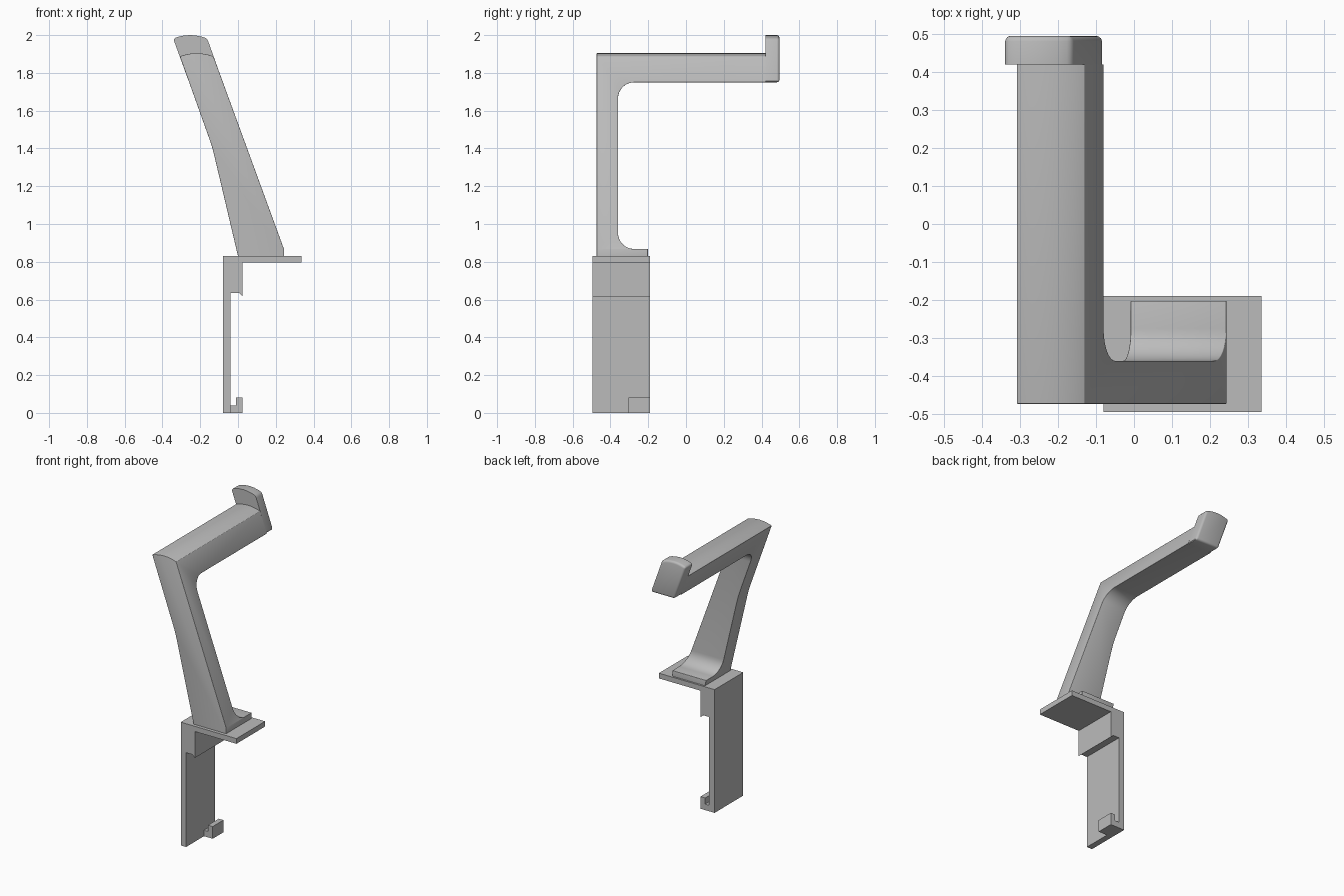
import bpy, bmesh, math

cube = bpy.data.objects.get("Cube")
if cube:
    bpy.data.objects.remove(cube, do_unlink=True)

grey = bpy.data.materials.new("plain grey")
grey.use_nodes = True
grey.diffuse_color = (0.5, 0.5, 0.5, 1)
grey.node_tree.nodes["Principled BSDF"].inputs["Base Color"].default_value = (0.5, 0.5, 0.5, 1)


def prism(name, profile, low, high, axis):
    """Extrude a closed profile: (x, z) along y, or (y, z) along x."""
    bm = bmesh.new()
    verts = [bm.verts.new((a, low, b) if axis == "y" else (low, a, b)) for a, b in profile]
    face = bm.faces.new(verts)
    moved = bmesh.ops.extrude_face_region(bm, geom=[face])["geom"]
    step = (0, high - low, 0) if axis == "y" else (high - low, 0, 0)
    bmesh.ops.translate(bm, vec=step, verts=[v for v in moved if isinstance(v, bmesh.types.BMVert)])
    bmesh.ops.recalc_face_normals(bm, faces=bm.faces)
    mesh = bpy.data.meshes.new(name)
    bm.to_mesh(mesh)
    bm.free()
    mesh.materials.append(grey)
    obj = bpy.data.objects.new(name, mesh)
    bpy.context.collection.objects.link(obj)
    return obj


def crown(left, right, rise, count=6):
    """Shallow arch from the right point to the left point."""
    pts = []
    for i in range(count + 1):
        t = i / count
        pts.append((right[0] + (left[0] - right[0]) * t,
                    right[1] + (left[1] - right[1]) * t + rise * 4 * t * (1 - t)))
    return pts


def fillet(cy, cz, r, start, end, count=8):
    angles = [math.radians(start + (end - start) * i / count) for i in range(count + 1)]
    return [(cy + r * math.cos(a), cz + r * math.sin(a)) for a in angles]


def soften(obj, width):
    """Round the outer edges, leaving the seating faces and the lip joint crisp."""
    bm = bmesh.new()
    bm.from_mesh(obj.data)
    bmesh.ops.remove_doubles(bm, verts=bm.verts, dist=0.0002)
    bmesh.ops.dissolve_limit(bm, angle_limit=0.01, verts=bm.verts, edges=bm.edges)

    def crisp(e):
        return (all(abs(v.co.y - JOINT) < 0.002 for v in e.verts)
                or all(v.co.z < BASE + 0.002 for v in e.verts))
    edges = [e for e in bm.edges if len(e.link_faces) == 2
             and e.calc_face_angle_signed(0) > math.radians(32) and not crisp(e)]
    bmesh.ops.bevel(bm, geom=edges, offset=width, segments=3, profile=0.5,
                    affect="EDGES", clamp_overlap=True)
    bm.to_mesh(obj.data)
    bm.free()
    bpy.ops.object.select_all(action="DESELECT")
    obj.select_set(True)
    bpy.context.view_layer.objects.active = obj
    bpy.ops.object.shade_smooth_by_angle(angle=math.radians(35))


BASE, JOINT = 0.83, 0.42

# Leaning post, foot and long arm: front outline crossed with side outline
front = [(0.0, BASE), (0.243, BASE), (0.243, 0.868)]
front += crown((-0.308, 1.888), (-0.13, 1.888), 0.016)
front += [(-0.155, 1.46), (-0.138, 1.41), (-0.125, 1.36)]
side = [(-0.473, BASE), (-0.202, BASE), (-0.202, 0.868)]
side += fillet(-0.275, 0.953, 0.085, 270, 180)
side += fillet(-0.275, 1.665, 0.085, 180, 90)
side += [(JOINT, 1.75), (JOINT, 1.95), (-0.473, 1.95)]
body = prism("post_and_arm", front, -0.6, 0.6, "y")
cutter = prism("side_outline_helper", side, -0.6, 0.6, "x")
cutter.hide_render = True
mod = body.modifiers.new("cross", "BOOLEAN")
mod.operation, mod.solver, mod.object = "INTERSECT", "EXACT", cutter
bpy.context.view_layer.objects.active = body
body.select_set(True)
bpy.ops.object.modifier_apply(modifier=mod.name)
bpy.data.objects.remove(cutter, do_unlink=True)
soften(body, 0.014)

# Raised lip at the end of the arm
lip = [(-0.259, 1.75), (-0.08, 1.75)] + crown((-0.343, 1.982), (-0.163, 1.982), 0.018)
soften(prism("end_lip", lip, JOINT, 0.495, "y"), 0.014)

# Clamp bracket: top plate, back wall and upper jaw
bracket = [(-0.08, 0), (-0.04, 0), (-0.04, 0.635), (0.005, 0.635), (0.025, 0.617),
           (0.025, 0.795), (0.335, 0.795), (0.335, BASE), (-0.08, BASE)]
prism("bracket", bracket, -0.495, -0.19, "y")

# Small catch at the foot of the wall
catch = [(-0.04, 0), (0.025, 0), (0.025, 0.082), (-0.01, 0.082), (-0.01, 0.04), (-0.04, 0.04)]
prism("lower_catch", catch, -0.305, -0.19, "y")
